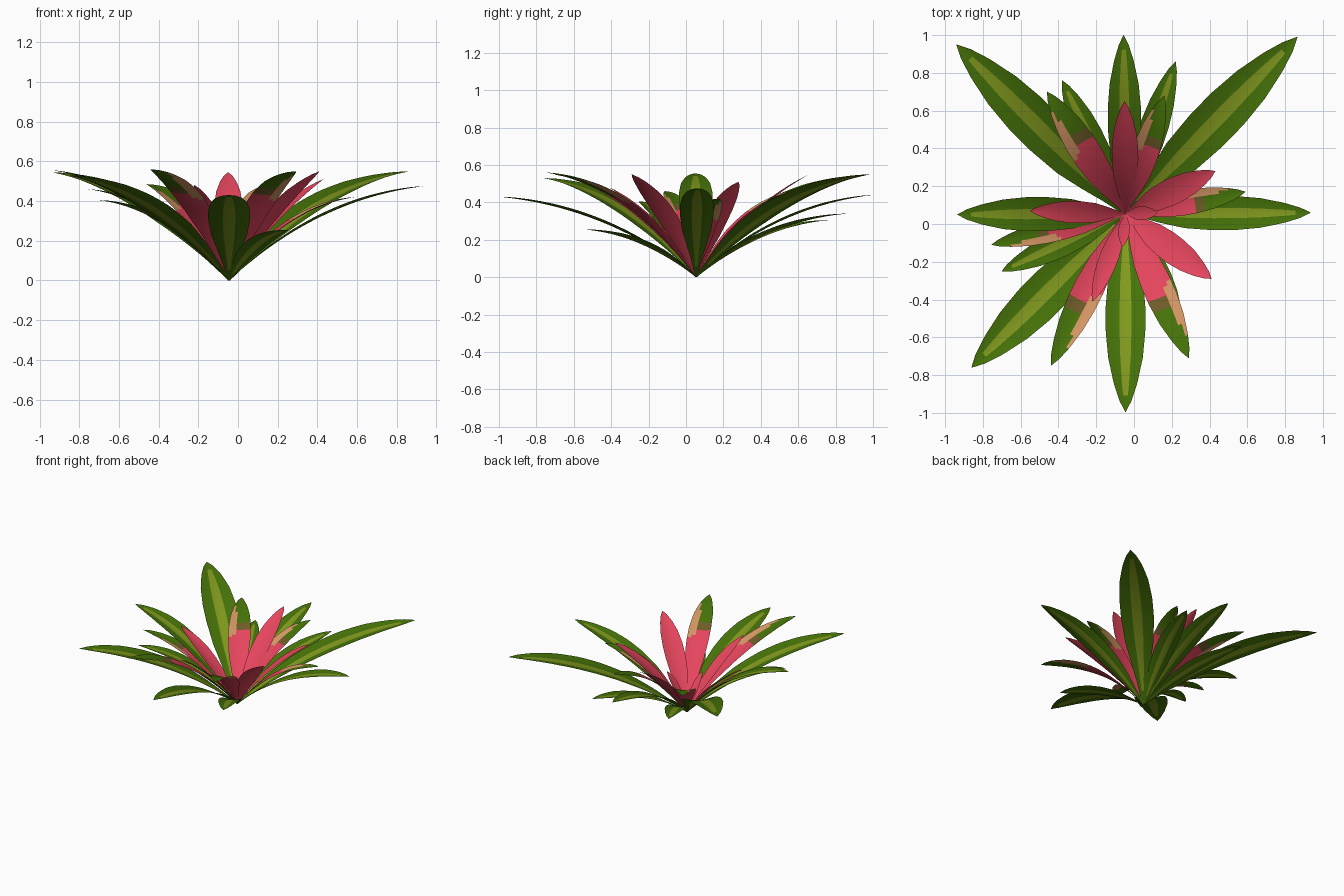
import bpy, bmesh, math
from mathutils import Vector

if "Cube" in bpy.data.objects:
    bpy.data.objects.remove(bpy.data.objects["Cube"])


def material(name, r, g, b):
    m = bpy.data.materials.new(name)
    lin = [((c / 255 + 0.055) / 1.055) ** 2.4 for c in (r, g, b)]
    m.diffuse_color = (*lin, 1)
    m.use_nodes = True
    m.node_tree.nodes["Principled BSDF"].inputs["Base Color"].default_value = m.diffuse_color
    return m


MATS = [material("leaf_green", 70, 115, 8), material("stripe_light_green", 130, 154, 30),
        material("leaf_pink", 229, 69, 93), material("blush_tan", 212, 150, 100),
        material("blush_olive", 110, 92, 40)]
GREEN, STRIPE, PINK, TAN, OLIVE = range(5)

BASE = Vector((-0.045, 0.055, 0))
COLS = [-1, -0.65, -0.3, 0, 0.3, 0.65, 1]
ROWS = 40
WIDTH = [(0, .07), (.12, .32), (.22, .58), (.35, .87), (.5, 1), (.62, 1),
         (.75, .87), (.87, .59), (.95, .3), (1, 0.01)]


def width_at(s):
    for (a, wa), (b, wb) in zip(WIDTH, WIDTH[1:]):
        if s <= b:
            return wa + (wb - wa) * (s - a) / (b - a)
    return 0.01


# colour rules: s runs along the leaf, u across it
def green_rule(s, u):
    return STRIPE if abs(u) < 0.3 and 0.08 < s < 0.92 else GREEN


def mixed_rule(s, u):
    if (u > 0.3 and 0.56 < s < 0.8) or (u > 0.7 and 0.52 < s < 0.87):
        return TAN
    if s < 0.61:
        return PINK
    return OLIVE if s < 0.67 else GREEN


def pink_rule(s, u):
    return PINK


def leaf(name, tip, half, arch, rule):
    """Arching, slightly cupped blade from the shared base to the tip."""
    tip = Vector(tip)
    d = Vector((tip.x - BASE.x, tip.y - BASE.y, 0))
    reach = d.length
    d.normalize()
    side = Vector((-d.y, d.x, 0))
    p1 = BASE + d * reach * 0.45 + Vector((0, 0, tip.z * arch))
    bm = bmesh.new()
    grid = []
    for i in range(ROWS + 1):
        s = i / ROWS
        p = BASE * (1 - s) ** 2 + p1 * 2 * s * (1 - s) + tip * s * s
        t = ((p1 - BASE) * (1 - s) + (tip - p1) * s).normalized()
        n = t.cross(side)
        w = half * width_at(s)
        grid.append([bm.verts.new(p + side * w * u + n * 0.14 * w * u * u) for u in COLS])
    for i in range(ROWS):
        for j in range(len(COLS) - 1):
            f = bm.faces.new((grid[i][j], grid[i + 1][j], grid[i + 1][j + 1], grid[i][j + 1]))
            f.material_index = rule((i + 0.5) / ROWS, (COLS[j] + COLS[j + 1]) / 2)
            f.smooth = True
    bmesh.ops.recalc_face_normals(bm, faces=bm.faces)
    if sum(f.normal.z for f in bm.faces) < 0:
        bmesh.ops.reverse_faces(bm, faces=bm.faces)
    me = bpy.data.meshes.new(name)
    bm.to_mesh(me)
    bm.free()
    for m in MATS:
        me.materials.append(m)
    bpy.context.collection.objects.link(bpy.data.objects.new(name, me))


# long outer leaves: tip x, y, z, half width
OUTER = [(.865, .99, .55, .12), (-.94, .95, .545, .12), (-.86, -.76, .53, .115),
         (-.055, 1.0, .44, .088), (.935, .06, .475, .09), (-.935, .05, .555, .09),
         (-.045, -.995, .43, .105)]
# shorter green leaves tucked below
LOWER = [(.22, .86, .34, .075), (-.38, .76, .305, .075), (-.70, -.25, .405, .07),
         (.25, -.54, .255, .075)]
# leaves that are pink at the root and green at the tip
MIXED = [(.59, .17, .42, .065), (-.46, .70, .485, .08), (.16, .68, .48, .07),
         (-.755, -.11, .46, .06), (-.44, -.75, .56, .08), (.29, -.71, .55, .08)]
# pink heart leaves
HEART = [(-.05, .65, .545, .07), (.43, .28, .51, .07), (.41, -.29, .55, .075),
         (-.55, .07, .475, .058), (-.22, -.41, .48, .05)]
# small upright centre leaves
CENTRE = [(.125, .06, .28, .036), (-.06, -.12, .26, .03)]

for label, group, arch, rule in (("outer_leaf", OUTER, .86, green_rule),
                                 ("lower_leaf", LOWER, .88, green_rule),
                                 ("blushed_leaf", MIXED, .88, mixed_rule),
                                 ("heart_leaf", HEART, .66, pink_rule),
                                 ("centre_leaf", CENTRE, .6, pink_rule)):
    for k, (x, y, z, half) in enumerate(group, 1):
        leaf(f"{label}_{k}", (x, y, z), half, arch, rule)
